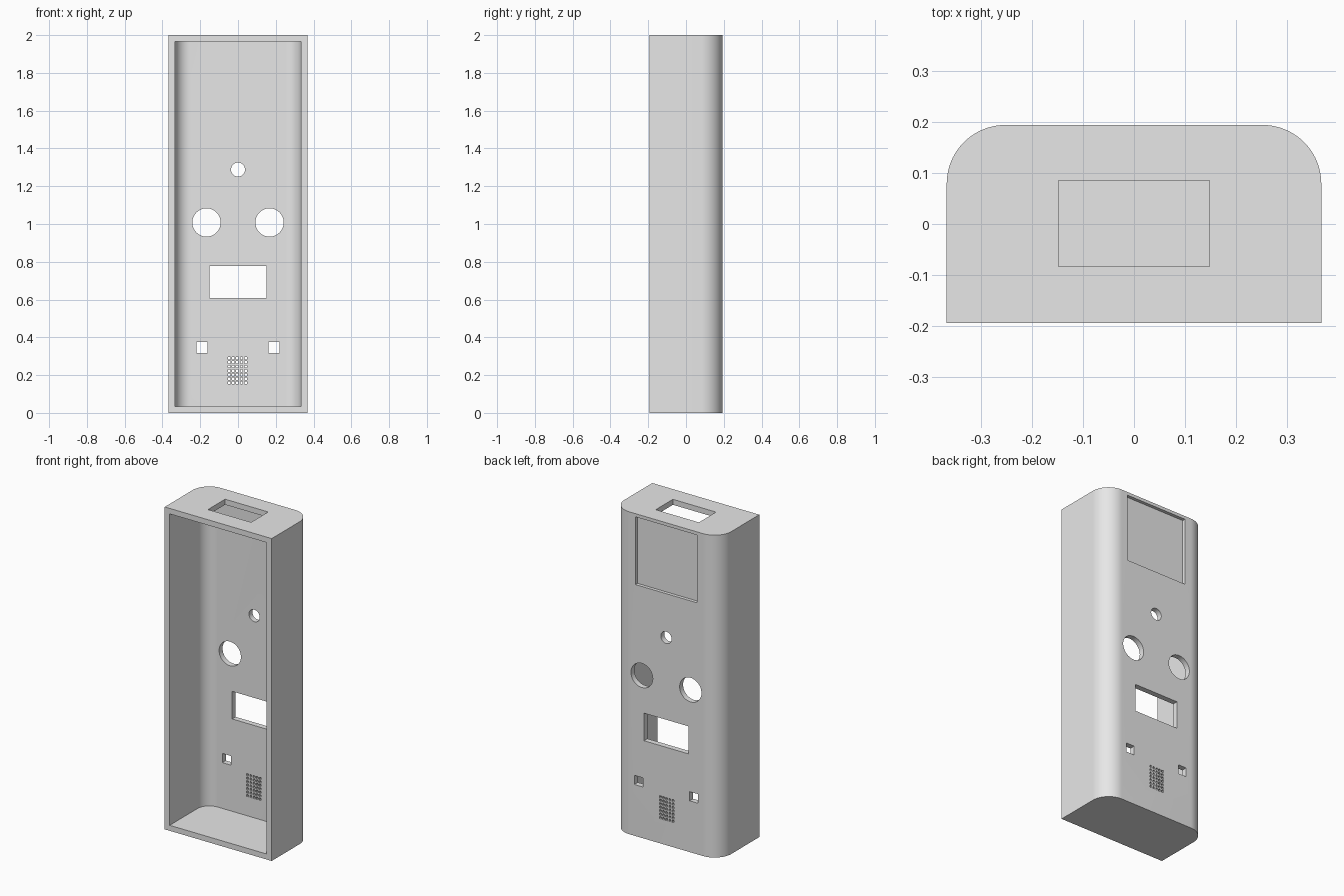
import bpy
import bmesh
from math import cos, sin, pi

cube = bpy.data.objects.get("Cube")
if cube:
    bpy.data.objects.remove(cube, do_unlink=True)

HALF_W, FRONT, BACK, HEIGHT = 0.367, -0.194, 0.194, 2.0
WALL, RADIUS = 0.034, 0.115

grey = bpy.data.materials.new("plain_grey")
grey.use_nodes = True
GREY = (0.8, 0.8, 0.8, 1)
grey.diffuse_color = GREY
grey.node_tree.nodes["Principled BSDF"].inputs["Base Color"].default_value = GREY


def prism(bm, points, offset):
    """Extrude a closed outline along the offset."""
    face = bm.faces.new([bm.verts.new(p) for p in points])
    new = bmesh.ops.extrude_face_region(bm, geom=[face])["geom"]
    verts = [v for v in new if isinstance(v, bmesh.types.BMVert)]
    bmesh.ops.translate(bm, verts=verts, vec=offset)


def box(bm, x0, x1, y0, y1, z0, z1):
    outline = [(x0, y0, z0), (x1, y0, z0), (x1, y1, z0), (x0, y1, z0)]
    prism(bm, outline, (0, 0, z1 - z0))


def round_hole(bm, x, z, r, sides=48):
    ring = [(x + r * cos(2 * pi * i / sides), 0.1, z + r * sin(2 * pi * i / sides))
            for i in range(sides)]
    prism(bm, ring, (0, 0.2, 0))


def rounded_block(bm, half_w, front, back, r, z0, z1, steps=24):
    """Block whose two back vertical edges are rounded."""
    pts = [(-half_w, front, z0), (half_w, front, z0)]
    for side, start in ((1, 0), (-1, pi / 2)):
        for i in range(steps + 1):
            a = start + pi / 2 * i / steps
            pts.append((side * (half_w - r) + r * cos(a), back - r + r * sin(a), z0))
    prism(bm, pts, (0, 0, z1 - z0))


def make_object(name, bm):
    bmesh.ops.recalc_face_normals(bm, faces=bm.faces)
    mesh = bpy.data.meshes.new(name)
    bm.to_mesh(mesh)
    bm.free()
    obj = bpy.data.objects.new(name, mesh)
    bpy.context.collection.objects.link(obj)
    mesh.materials.append(grey)
    return obj


# Outer shell
bm = bmesh.new()
rounded_block(bm, HALF_W, FRONT, BACK, RADIUS, 0, HEIGHT)
shell = make_object("housing_shell", bm)

# Cavity open to the front
bm = bmesh.new()
rounded_block(bm, HALF_W - WALL, FRONT - 0.1, BACK - WALL, RADIUS - WALL,
              WALL, HEIGHT - WALL)
cavity = make_object("cavity_cutter", bm)

# Openings
bm = bmesh.new()
box(bm, -0.148, 0.148, -0.083, 0.085, 1.9, 2.1)        # top slot
box(bm, -0.21, 0.21, BACK - 0.02, 0.3, 1.56, 1.98)     # shallow back recess
box(bm, -0.152, 0.152, 0.1, 0.3, 0.607, 0.778)         # display window
round_hole(bm, 0, 1.288, 0.037)
for side in (-1, 1):
    round_hole(bm, side * 0.167, 1.008, 0.075)
    box(bm, side * 0.19 - 0.029, side * 0.19 + 0.029, 0.1, 0.3, 0.318, 0.375)

# Grille of small square holes
PITCH, HOLE = 0.0215, 0.0065
for col in range(5):
    for row in range(7):
        x = -0.003 + (col - 2) * PITCH
        z = 0.224 + (row - 3) * PITCH
        box(bm, x - HOLE, x + HOLE, 0.1, 0.3, z - HOLE, z + HOLE)
openings = make_object("openings_cutter", bm)

# Cut the shell and keep the result
for cutter in (cavity, openings):
    cutter.hide_render = True
    mod = shell.modifiers.new(cutter.name, "BOOLEAN")
    mod.operation = "DIFFERENCE"
    mod.solver = "EXACT"
    mod.object = cutter
depsgraph = bpy.context.evaluated_depsgraph_get()
result = bpy.data.meshes.new_from_object(shell.evaluated_get(depsgraph))
shell.modifiers.clear()
shell.data = result
result.materials.clear()
result.materials.append(grey)
for cutter in (cavity, openings):
    bpy.data.objects.remove(cutter, do_unlink=True)

# Smooth the rounded corners, keep the edges sharp
bpy.ops.object.select_all(action="DESELECT")
shell.select_set(True)
bpy.context.view_layer.objects.active = shell
bpy.ops.object.shade_smooth_by_angle(angle=pi / 6)
